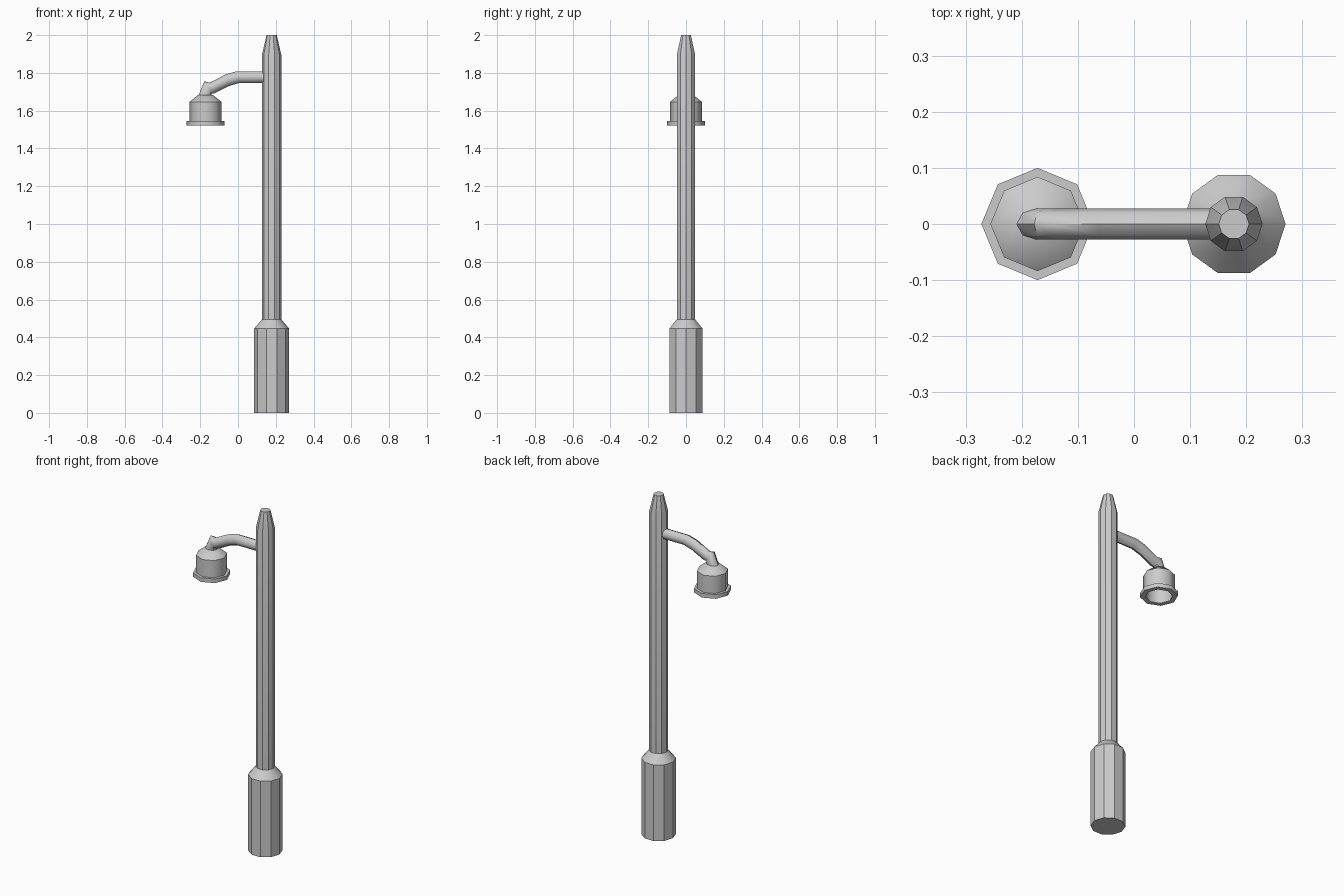
import bpy, bmesh, math
from mathutils import Vector

cube = bpy.data.objects.get("Cube")
if cube:
    bpy.data.objects.remove(cube, do_unlink=True)

grey = bpy.data.materials.new("light grey metal")
grey.use_nodes = True
colour = (0.6, 0.6, 0.6, 1)
grey.diffuse_color = colour
grey.node_tree.nodes["Principled BSDF"].inputs["Base Color"].default_value = colour


def skin(name, rings, angle):
    """Join equal rings of points into a closed tube with capped ends."""
    bm = bmesh.new()
    loops = [[bm.verts.new(p) for p in ring] for ring in rings]
    n = len(loops[0])
    for a, b in zip(loops, loops[1:]):
        for i in range(n):
            j = (i + 1) % n
            bm.faces.new((a[i], a[j], b[j], b[i]))
    bm.faces.new(loops[0])
    bm.faces.new(loops[-1])
    bmesh.ops.recalc_face_normals(bm, faces=bm.faces)
    mesh = bpy.data.meshes.new(name)
    bm.to_mesh(mesh)
    bm.free()
    mesh.materials.append(grey)
    obj = bpy.data.objects.new(name, mesh)
    bpy.context.collection.objects.link(obj)
    bpy.ops.object.select_all(action='DESELECT')
    obj.select_set(True)
    bpy.context.view_layer.objects.active = obj
    bpy.ops.object.shade_smooth_by_angle(angle=math.radians(angle))
    return obj


def turned(name, x, sides, profile, angle=30):
    """Revolve (radius, height) pairs about a vertical axis at x."""
    turns = [2 * math.pi * i / sides for i in range(sides)]
    return skin(name, [[(x + r * math.cos(t), r * math.sin(t), z) for t in turns]
                       for r, z in profile], angle)


POLE_X, LAMP_X = 0.178, -0.172

# Ten-sided base with sloped shoulder, and the tapered pole
turned("base", POLE_X, 10, [(0.092, 0), (0.092, 0.447), (0.051, 0.495)])
turned("pole", POLE_X, 10, [(0.051, 0.48), (0.051, 1.896), (0.027, 2.0)])

# Arm: each ring is given by its upper and lower point in the x-z plane
arm_rings = [
    ((0.15, 1.808), (0.15, 1.746)),
    ((-0.01, 1.808), (0.005, 1.746)),
    ((-0.065, 1.792), (-0.05, 1.73)),
    ((-0.15, 1.748), (-0.125, 1.692)),
    ((-0.178, 1.755), (-0.14, 1.69)),
    ((-0.212, 1.675), (-0.138, 1.675)),
]
sections = []
for top, bottom in arm_rings:
    t, b = Vector((top[0], 0, top[1])), Vector((bottom[0], 0, bottom[1]))
    mid, half = (t + b) / 2, (t - b) / 2
    sections.append([mid + half * math.cos(a) + Vector((0, 0.028 * math.sin(a), 0))
                     for a in (math.pi * i / 4 for i in range(8))])
skin("arm", sections, 46)

# Eight-sided lamp shade, hollow from below, with a flared rim
turned("lamp_shade", LAMP_X, 8, [
    (0.04, 1.682), (0.084, 1.647), (0.084, 1.546), (0.1, 1.546), (0.1, 1.522),
    (0.072, 1.522), (0.072, 1.63)], 46)
